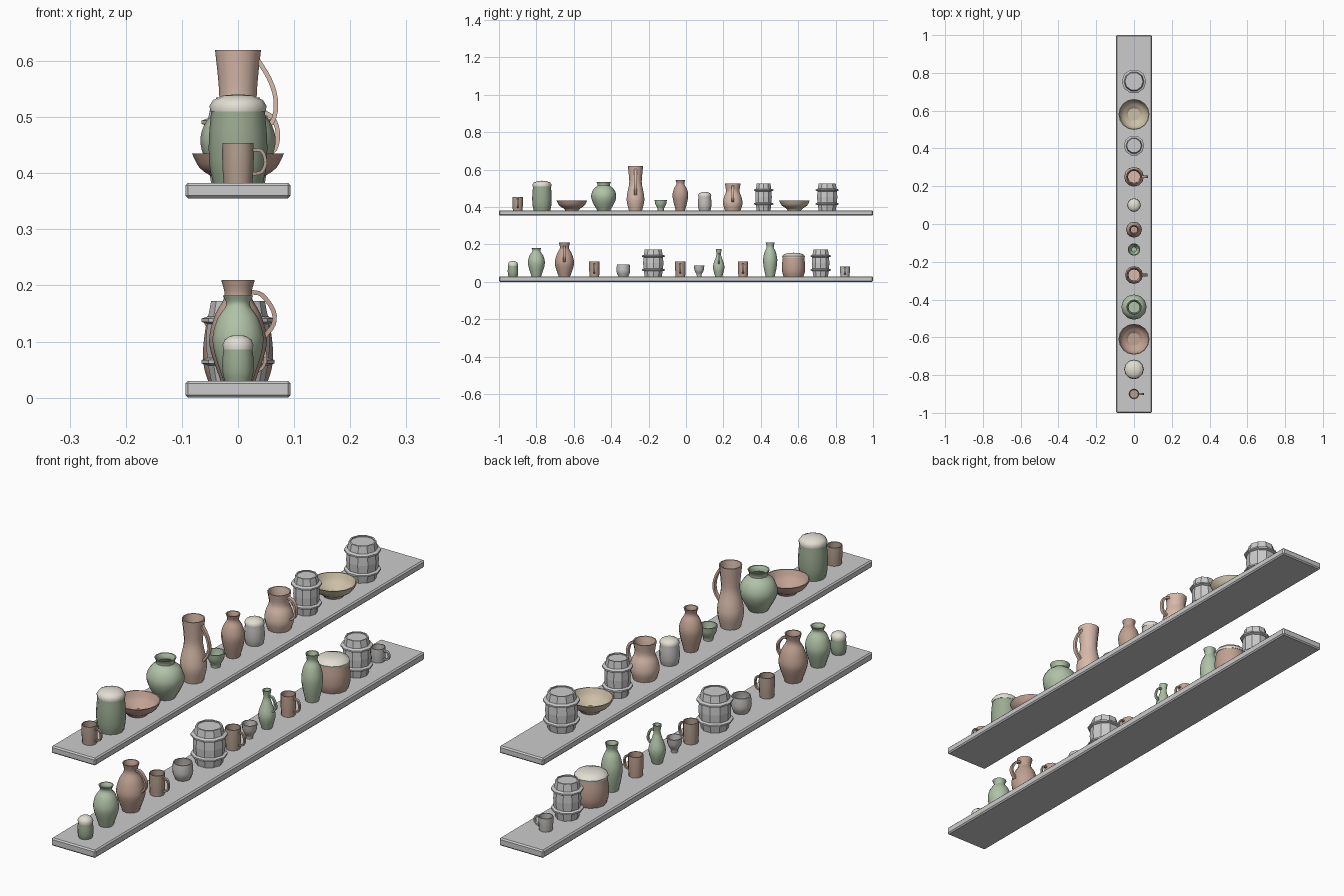
import bpy, bmesh
from math import sin, cos, pi, radians
from mathutils import Vector

if "Cube" in bpy.data.objects:
    bpy.data.objects.remove(bpy.data.objects["Cube"])

COL = {'clay': (.53, .36, .29), 'peach': (.68, .49, .40), 'umber': (.46, .35, .28),
       'sage': (.44, .54, .39), 'moss': (.33, .41, .29), 'cream': (.76, .73, .65),
       'tan': (.60, .52, .38), 'stone': (.55, .53, .51)}
MATS = {}
for k, c in COL.items():
    MATS[k] = bpy.data.materials.new(k)
    MATS[k].diffuse_color = (*c, 1)

LOW, HIGH = 0.03, 0.383


def finish(bm, name, col=None, angle=40):
    bmesh.ops.recalc_face_normals(bm, faces=bm.faces)
    me = bpy.data.meshes.new(name)
    bm.to_mesh(me)
    bm.free()
    if angle:
        me.polygons.foreach_set('use_smooth', [True] * len(me.polygons))
        me.set_sharp_from_angle(angle=radians(angle))
    if col:
        me.materials.append(MATS[col])
    ob = bpy.data.objects.new(name, me)
    bpy.context.collection.objects.link(ob)
    return ob


def curve(pts, sub=3):
    """Smooth a short profile with Catmull-Rom interpolation."""
    p = [Vector(q) for q in pts]
    p = [2 * p[0] - p[1]] + p + [2 * p[-1] - p[-2]]
    out = []
    for i in range(1, len(p) - 2):
        a, b, c, d = p[i - 1:i + 3]
        for s in range(sub):
            t = s / sub
            out.append(.5 * (2 * b + (c - a) * t + (2 * a - 5 * b + 4 * c - d) * t * t
                             + (3 * b - a - 3 * c + d) * t ** 3))
    return out + [p[-2]]


def lathe(name, prof, y, z, col=None, n=12, angle=40, loop=False):
    """Spin an (r, height) profile; r = 0 makes a pole."""
    bm = bmesh.new()
    rings = []
    for r, h in prof:
        if r < 1e-5:
            rings.append([bm.verts.new((0, y, z + h))] * n)
        else:
            rings.append([bm.verts.new((r * cos(2 * pi * i / n), y + r * sin(2 * pi * i / n), z + h))
                          for i in range(n)])
    for a, b in zip(rings, rings[1:] + (rings[:1] if loop else [])):
        for i in range(n):
            j = (i + 1) % n
            bm.faces.new(list(dict.fromkeys((a[i], a[j], b[j], b[i]))))
    return finish(bm, name, col, angle)


def vessel(name, pts, y, z, col, n=12, t=.004):
    """Hollow pot: outer wall, rim, then the inner wall down to a floor."""
    out = curve(pts)
    inner = [(r - t, max(h, t)) for r, h in reversed(out)]
    return lathe(name, [(0, 0)] + [tuple(p) for p in out] + inner + [(0, t)], y, z, col, n)


def handle(name, pts, y, z, col, w=.014, t=.008):
    """Flat strap swept along an (x, height) path on the +x side."""
    p = curve(pts)
    bm = bmesh.new()
    rings = []
    for i, q in enumerate(p):
        d = (p[min(i + 1, len(p) - 1)] - p[max(i - 1, 0)]).normalized()
        nx, nz = -d.y * t / 2, d.x * t / 2
        rings.append([bm.verts.new((q.x + s * nx, y + e * w / 2, z + q.y + s * nz))
                      for s, e in ((1, 1), (1, -1), (-1, -1), (-1, 1))])
    for a, b in zip(rings, rings[1:]):
        for i in range(4):
            bm.faces.new((a[i], a[i - 1], b[i - 1], b[i]))
    bm.faces.new(rings[0])
    bm.faces.new(rings[-1])
    finish(bm, name, col)


def mug(y, z, r, h, col):
    vessel('mug', [(r * .92, 0), (r, h * .5), (r, h)], y, z, col, 12, .003)
    handle('mug_handle', [(r * .9, h * .82), (r + .014, h * .8), (r + .021, h * .52),
                          (r + .014, h * .27), (r * .9, h * .22)], y, z, col, .009, .006)


def jar(y, z, r, h, lid, col):
    """Lidded jar; lid is the height of the domed cap."""
    b = h - lid
    lathe('jar_body', [(0, 0), (r * .85, 0)] + [tuple(p) for p in curve(
        [(r * .86, 0), (r * .98, b * .25), (r, b * .6), (r * .92, b)])] + [(0, b)], y, z, col)
    lathe('jar_lid', [(0, b - .001), (r * .95, b - .001), (r * .98, b + lid * .3), (r * .85, b + lid * .65),
                      (r * .5, b + lid * .92), (0, b + lid)], y, z, 'cream', 12, 50)


def barrel(y, z, r, h):
    """Ten-stave barrel with recessed head and two hoops."""
    lathe('barrel_body', [(0, 0), (r * .84, 0), (r * .96, h * .25), (r, h * .5), (r * .96, h * .75),
                          (r * .84, h), (r * .74, h), (r * .74, h - .004), (0, h - .004)],
          y, z, None, 10, 0)
    for f in (.24, .76):
        c, q = h * f, r * .96
        lathe('barrel_hoop', [(q - .004, c - .008), (q + .010, c - .003), (q + .010, c + .003),
                              (q - .004, c + .008)], y, z, None, 10, 0, True)


# shelf boards
for nm, zc in (('lower_shelf', .015), ('upper_shelf', .369)):
    bm = bmesh.new()
    bmesh.ops.create_cube(bm, size=1)
    for v in bm.verts:
        v.co = Vector((v.co.x * .188, v.co.y * 2, v.co.z * (.03 if zc < .1 else .028) + zc))
    bmesh.ops.bevel(bm, geom=bm.edges[:], offset=.005, segments=1, affect='EDGES')
    finish(bm, nm, None, 0)

# barrels
for y, z, r, h in ((.415, HIGH, .046, .142), (.755, HIGH, .057, .142),
                   (-.175, LOW, .057, .142), (.72, LOW, .049, .142)):
    barrel(y, z, r, h)

# mugs
for y, z, r, h, c in ((-.9, HIGH, .028, .071, 'umber'), (-.49, LOW, .028, .08, 'umber'),
                      (-.03, LOW, .028, .08, 'umber'), (.305, LOW, .027, .08, 'clay'),
                      (.85, LOW, .026, .052, 'stone')):
    mug(y, z, r, h, c)

# lidded jars
for y, z, r, h, l, c in ((-.77, HIGH, .052, .158, .03, 'moss'), (.10, HIGH, .036, .098, .024, 'stone'),
                         (-.925, LOW, .028, .082, .025, 'moss'), (.575, LOW, .062, .126, .026, 'clay')):
    jar(y, z, r, h, l, c)

# bowls and cups
for y, c in ((-.61, 'clay'), (.58, 'tan')):
    vessel('bowl', [(.036, 0), (.042, .008), (.068, .026), (.082, .052)], y, HIGH, c, 16)
vessel('small_bowl', [(.017, 0), (.019, .012), (.029, .032), (.033, .056)], -.135, HIGH, 'sage')
vessel('small_bowl', [(.012, 0), (.014, .012), (.024, .03), (.028, .057)], .07, LOW, 'stone')
vessel('cup', [(.027, 0), (.036, .022), (.036, .045), (.034, .063)], -.335, LOW, 'stone')

# vases
for y, z, c, p in (
    (-.44, HIGH, 'sage', [(.035, 0), (.060, .045), (.067, .08), (.055, .112), (.033, .132), (.039, .152)]),
    (-.03, HIGH, 'clay', [(.025, 0), (.038, .05), (.042, .085), (.034, .116), (.021, .14), (.026, .162)]),
    (-.80, LOW, 'sage', [(.026, 0), (.042, .05), (.045, .08), (.036, .112), (.021, .135), (.027, .152)]),
    (.45, LOW, 'sage', [(.024, 0), (.034, .045), (.038, .09), (.030, .13), (.019, .155), (.024, .18)])):
    vessel('vase', p, y, z, c)

# jugs with strap handles
for y, z, c, p, hp in (
    (-.27, HIGH, 'peach', [(.036, 0), (.047, .05), (.044, .09), (.034, .14), (.035, .18), (.041, .237)],
     [(.036, .218), (.056, .185), (.067, .15), (.064, .115), (.043, .085)]),
    (.25, HIGH, 'peach', [(.042, 0), (.052, .035), (.047, .07), (.036, .1), (.042, .142)],
     [(.036, .128), (.060, .118), (.071, .09), (.066, .06), (.046, .045)]),
    (-.65, LOW, 'clay', [(.031, 0), (.048, .05), (.051, .08), (.040, .12), (.024, .15), (.030, .18)],
     [(.024, .158), (.043, .153), (.063, .125), (.063, .1), (.046, .078)])):
    vessel('jug', p, y, z, c)
    handle('jug_handle', hp, y, z, c)

# small bottle with handle
vessel('bottle', [(.019, 0), (.029, .035), (.029, .062), (.018, .095), (.012, .118), (.016, .145)],
       .175, LOW, 'sage')
handle('bottle_handle', [(.012, .122), (.026, .12), (.037, .097), (.037, .08), (.024, .066)],
       .175, LOW, 'sage', .010, .006)

for m in bpy.data.materials:
    if m.users and not m.is_grease_pencil:
        m.use_nodes = True
        m.node_tree.nodes["Principled BSDF"].inputs["Base Color"].default_value = m.diffuse_color
